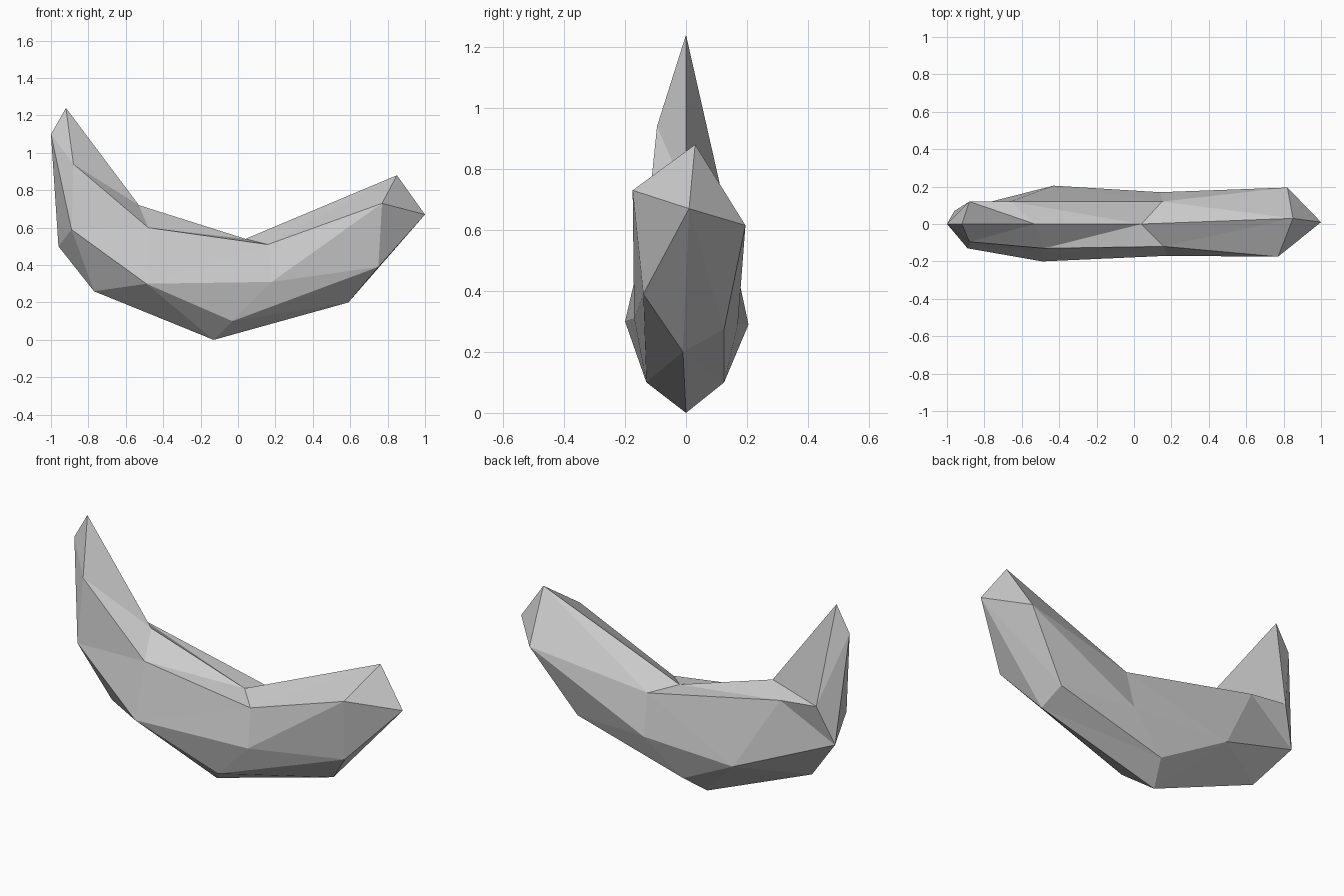
import bpy, bmesh

if "Cube" in bpy.data.objects:
    bpy.data.objects.remove(bpy.data.objects["Cube"])

# Facet corners grouped as lengthwise rails (capitals = ridge/front, lower case = back)
rails = {
    "AILR": [(-.92, 0, 1.24), (-.53, 0, .72), (.04, 0, .54), (.85, .03, .88)],            # inner ridge
    "CHMQ": [(-.88, -.095, .94), (-.48, -.13, .60), (.16, -.12, .51), (.77, -.175, .73)],  # front upper
    "EGNO": [(-.89, -.13, .59), (-.49, -.20, .30), (.18, -.17, .31), (.75, -.14, .39)],    # front belly
    "chmq": [(-.88, .12, .71), (-.66, .12, .685), (.15, .12, .51), (.82, .195, .615)],     # back upper
    "Dgno": [(-.96, .07, .50), (-.43, .205, .29), (.14, .17, .29), (.575, .125, .275)],    # back belly
    "FJP": [(-.77, 0, .26), (-.13, 0, 0), (.59, -.01, .20)],                               # keel
    "Kk": [(-.03, -.13, .10), (-.07, .125, .10)],                                          # lower belly
    "BS": [(-1, 0, 1.10), (1, .01, .67)],                                                  # end points
}

bm = bmesh.new()
v = {n: bm.verts.new(p) for names, pts in rails.items() for n, p in zip(names, pts)}


def tri(names):
    if len(set(names)) == 3:
        bm.faces.new([v[n] for n in names])


def strip(a, b):
    for i in range(len(a) - 1):
        tri(a[i] + a[i + 1] + b[i])
        tri(a[i + 1] + b[i + 1] + b[i])


def fan(tip, loop):
    for i in range(len(loop)):
        tri(tip + loop[i] + loop[(i + 1) % len(loop)])


# Long sides, front then back
for upper, belly, low in (("CHMQ", "EGNO", "EGKO"), ("chmq", "Dgno", "Dgko")):
    strip("AILR", upper)
    strip(upper, belly)
    strip(belly, low)
    strip("FFJP", low)

# Pointed ends
fan("S", "RQOPoq")
fan("B", "ACEDc")
tri("EFD")

bmesh.ops.recalc_face_normals(bm, faces=bm.faces[:])
mesh = bpy.data.meshes.new("faceted_crescent")
bm.to_mesh(mesh)
bm.free()
bpy.context.collection.objects.link(bpy.data.objects.new("faceted_crescent", mesh))
